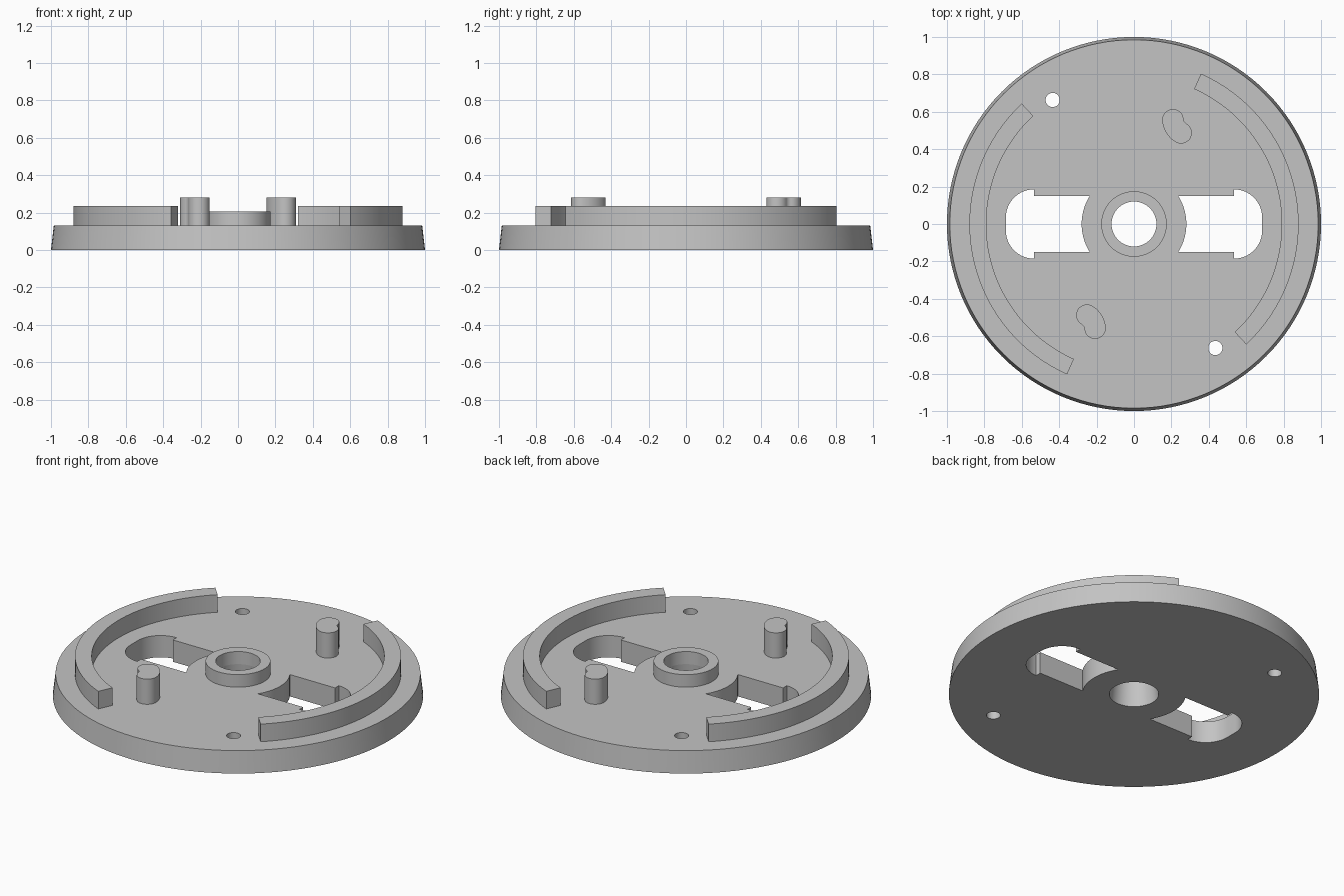
import bpy, bmesh
from math import sin, cos, radians, atan2, pi
from mathutils import Matrix, Vector

if "Cube" in bpy.data.objects:
    bpy.data.objects.remove(bpy.data.objects["Cube"])

BASE_TOP = 0.13

grey = bpy.data.materials.new("light grey")
grey.use_nodes = True
colour = (0.55, 0.55, 0.55, 1)
grey.diffuse_color = colour
grey.node_tree.nodes["Principled BSDF"].inputs["Base Color"].default_value = colour


def arc(r, a, b, n=16, c=(0, 0)):
    """Points along an arc from angle a to b, in degrees."""
    return [(c[0] + r * cos(radians(a + (b - a) * i / n)),
             c[1] + r * sin(radians(a + (b - a) * i / n))) for i in range(n + 1)]


def add_object(name, bm, turn=0):
    bmesh.ops.recalc_face_normals(bm, faces=bm.faces)
    bm.transform(Matrix.Rotation(radians(turn), 4, 'Z'))
    mesh = bpy.data.meshes.new(name)
    bm.to_mesh(mesh)
    bm.free()
    mesh.materials.append(grey)
    ob = bpy.data.objects.new(name, mesh)
    bpy.context.collection.objects.link(ob)
    return ob


def prism(name, outline, z0, z1, turn=0):
    bm = bmesh.new()
    face = bm.faces.new([bm.verts.new((x, y, z0)) for x, y in outline])
    top = bmesh.ops.extrude_face_region(bm, geom=[face])["geom"]
    bmesh.ops.translate(bm, vec=(0, 0, z1 - z0),
                        verts=[v for v in top if isinstance(v, bmesh.types.BMVert)])
    return add_object(name, bm, turn)


def cone(name, r0, r1, z0, z1, c=(0, 0), n=96):
    bm = bmesh.new()
    bmesh.ops.create_cone(bm, cap_ends=True, segments=n, radius1=r0, radius2=r1, depth=z1 - z0,
                          matrix=Matrix.Translation((c[0], c[1], (z0 + z1) / 2)))
    return add_object(name, bm)


def cut(ob, cutters):
    for c in cutters:
        c.hide_render = True
        mod = ob.modifiers.new("cut", 'BOOLEAN')
        mod.operation, mod.solver, mod.object = 'DIFFERENCE', 'EXACT', c
    bpy.context.view_layer.objects.active = ob
    for mod in list(ob.modifiers):
        bpy.ops.object.modifier_apply(modifier=mod.name)
    for c in cutters:
        bpy.data.objects.remove(c)


# Tapered base disc with bore, two slots and two small holes
base = cone("base_disc", 1.0, 0.985, 0, BASE_TOP, n=128)
cutters = [cone("bore_cutter", 0.134, 0.119, -0.01, BASE_TOP + 0.01)]
hub_angle = 32.4
slot = (arc(0.28, hub_angle, -hub_angle) + [(0.535, -0.15), (0.535, -0.185)]
        + arc(0.15, -90, 0, c=(0.535, -0.035)) + arc(0.15, 0, 90, c=(0.535, 0.035))
        + [(0.535, 0.15)])
for turn in (0, 180):
    cutters.append(prism("slot_cutter", slot, -0.1, 0.3, turn))
for s in (-1, 1):
    cutters.append(cone("hole_cutter", 0.038, 0.038, -0.1, 0.3, (0.435 * s, -0.663 * s), 32))
cut(base, cutters)

# Raised hub ring around the bore
hub = cone("hub_ring", 0.175, 0.175, BASE_TOP, 0.205)
cut(hub, [cone("hub_cutter", 0.12, 0.12, 0, 0.4)])

# Curved walls and kidney-shaped pegs, repeated by a half turn
wall = arc(0.88, -47, 66, 64) + arc(0.79, 66, -47, 64)
a, b = Vector((0.208, 0.557)), Vector((0.252, 0.487))
bend, r = 0.09, 0.057
mid, half = (a + b) / 2, (b - a) / 2
out = Vector((-half.y, half.x)).normalized()
centre = mid + out * (bend ** 2 - half.length ** 2) ** 0.5
ta, tb = (atan2(*(p - centre).yx) * 180 / pi % 360 for p in (a, b))
peg = (arc(bend + r, ta, tb, c=centre) + arc(r, tb, tb + 180, c=b)[1:]
       + arc(bend - r, tb, ta, c=centre)[1:] + arc(r, ta + 180, ta + 360, c=a)[1:-1])
for side, turn in (("left", 0), ("right", 180)):
    prism(side + "_curved_wall", wall, BASE_TOP, 0.235, turn)
    prism(side + "_peg", peg, BASE_TOP, 0.28, turn)

# Smooth the round sides, keep the edges sharp
bpy.ops.object.select_all(action='DESELECT')
for ob in bpy.context.collection.objects:
    if ob.type == 'MESH':
        ob.select_set(True)
        bpy.context.view_layer.objects.active = ob
bpy.ops.object.shade_smooth_by_angle(angle=radians(30))
